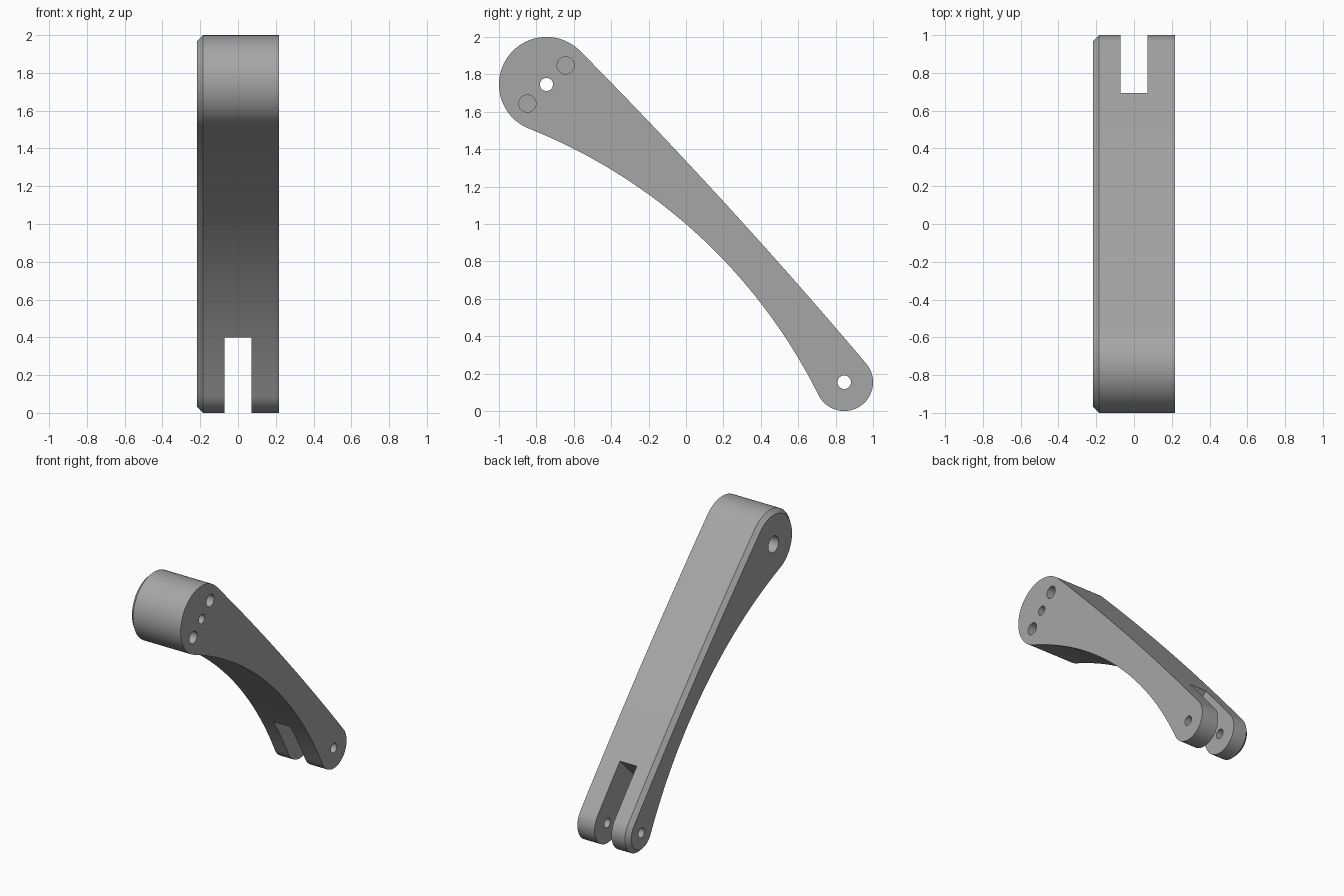
import bpy, bmesh
from math import sin, cos, asin, radians, pi
from mathutils import Vector, Matrix

if "Cube" in bpy.data.objects:
    bpy.data.objects.remove(bpy.data.objects["Cube"])

BIG, R_BIG = Vector((-0.746, 1.746)), 0.254
SMALL, R_SMALL = Vector((0.846, 0.154)), 0.154
HALF, CHAMFER = 0.216, 0.031


def arc(c, r, a0, a1, n):
    return [c + r * Vector((cos(t), sin(t)))
            for t in (radians(a0 + (a1 - a0) * i / n) for i in range(n + 1))]


def bow(p, q, h, n):
    # inner points of a circular arc from p to q rising h toward +y +z
    d = (q - p).normalized()
    up = Vector((-d.y, d.x))
    if up.x < 0:
        up.negate()
    half = (q - p).length / 2
    r = (half * half + h * h) / (2 * h)
    c, a = (p + q) / 2 - up * (r - h), asin(half / r)
    return [c + r * (up * cos(t) + d * sin(t))
            for t in (a * (2 * i / n - 1) for i in range(1, n))]


def inset(pts, dist):
    # move every point of a counter-clockwise outline inward
    out = []
    for i, p in enumerate(pts):
        a = (p - pts[i - 1]).normalized()
        b = (pts[(i + 1) % len(pts)] - p).normalized()
        n = (Vector((-a.y, a.x)) + Vector((-b.y, b.x))).normalized()
        out.append(p + n * dist)
    return out


def make_object(name, bm):
    bmesh.ops.recalc_face_normals(bm, faces=bm.faces[:])
    me = bpy.data.meshes.new(name)
    bm.to_mesh(me)
    bm.free()
    ob = bpy.data.objects.new(name, me)
    bpy.context.collection.objects.link(ob)
    return ob


# Arm body: side profile lofted along x, chamfered on the left
head = arc(BIG, R_BIG, 44.5, 249.6, 64)
foot = arc(SMALL, R_SMALL, 205.7, 400.5, 48)
outline = (head + bow(head[-1], foot[0], 0.193, 48)
           + foot + bow(foot[-1], head[0], 0.022, 24))
layers = [(-HALF, inset(outline, CHAMFER)), (-HALF + CHAMFER, outline), (HALF, outline)]
bm = bmesh.new()
rings = [[bm.verts.new((x, p.x, p.y)) for p in pts] for x, pts in layers]
for r0, r1 in zip(rings, rings[1:]):
    for i in range(len(r0)):
        bm.faces.new((r0[i - 1], r0[i], r1[i], r1[i - 1]))
bm.faces.new(rings[0])
bm.faces.new(rings[-1])
arm = make_object("lever_arm", bm)

# Dark grey finish
grey = bpy.data.materials.new("dark_grey")
grey.diffuse_color = (0.38, 0.38, 0.38, 1)
grey.use_nodes = True
grey.node_tree.nodes["Principled BSDF"].inputs["Base Color"].default_value = grey.diffuse_color
arm.data.materials.append(grey)


def cut(cutter):
    cutter.hide_render = True
    mod = arm.modifiers.new("cut", 'BOOLEAN')
    mod.operation, mod.solver, mod.object = 'DIFFERENCE', 'EXACT', cutter
    bpy.context.view_layer.objects.active = arm
    bpy.ops.object.modifier_apply(modifier=mod.name)
    bpy.data.objects.remove(cutter)


def cut_hole(c, r, x0, x1):
    bm = bmesh.new()
    m = Matrix.Translation(((x0 + x1) / 2, c[0], c[1])) @ Matrix.Rotation(pi / 2, 4, 'Y')
    bmesh.ops.create_cone(bm, cap_ends=True, segments=32, radius1=r, radius2=r,
                          depth=x1 - x0, matrix=m)
    cut(make_object("hole_cutter", bm))


# Fork slot at the small end, floor square to the arm
lo, hi = Vector((0.533, 0.405)), Vector((0.695, 0.567))
across = (hi - lo).normalized()
along = Vector((across.y, -across.x))
corners = [lo - across * 0.5, hi + across * 0.5]
corners += [corners[1] + along, corners[0] + along]
bm = bmesh.new()
a, b = [[bm.verts.new((x, p.x, p.y)) for p in corners] for x in (-0.071, 0.071)]
bm.faces.new(a)
bm.faces.new(b)
for i in range(4):
    bm.faces.new((a[i - 1], a[i], b[i], b[i - 1]))
cut(make_object("slot_cutter", bm))

# Pin hole, pivot hole with left counterbore, two blind holes on the right
cut_hole(SMALL, 0.036, -1, 1)
cut_hole(BIG, 0.035, -1, 1)
cut_hole(BIG, 0.062, -1, 0.0)
for s in (-1, 1):
    cut_hole(BIG + s * Vector((0.102, 0.102)), 0.046, HALF - 0.14, 1)

# Smooth shading with sharp rims
bpy.ops.object.select_all(action='DESELECT')
arm.select_set(True)
bpy.context.view_layer.objects.active = arm
bpy.ops.object.shade_smooth_by_angle(angle=radians(25))
